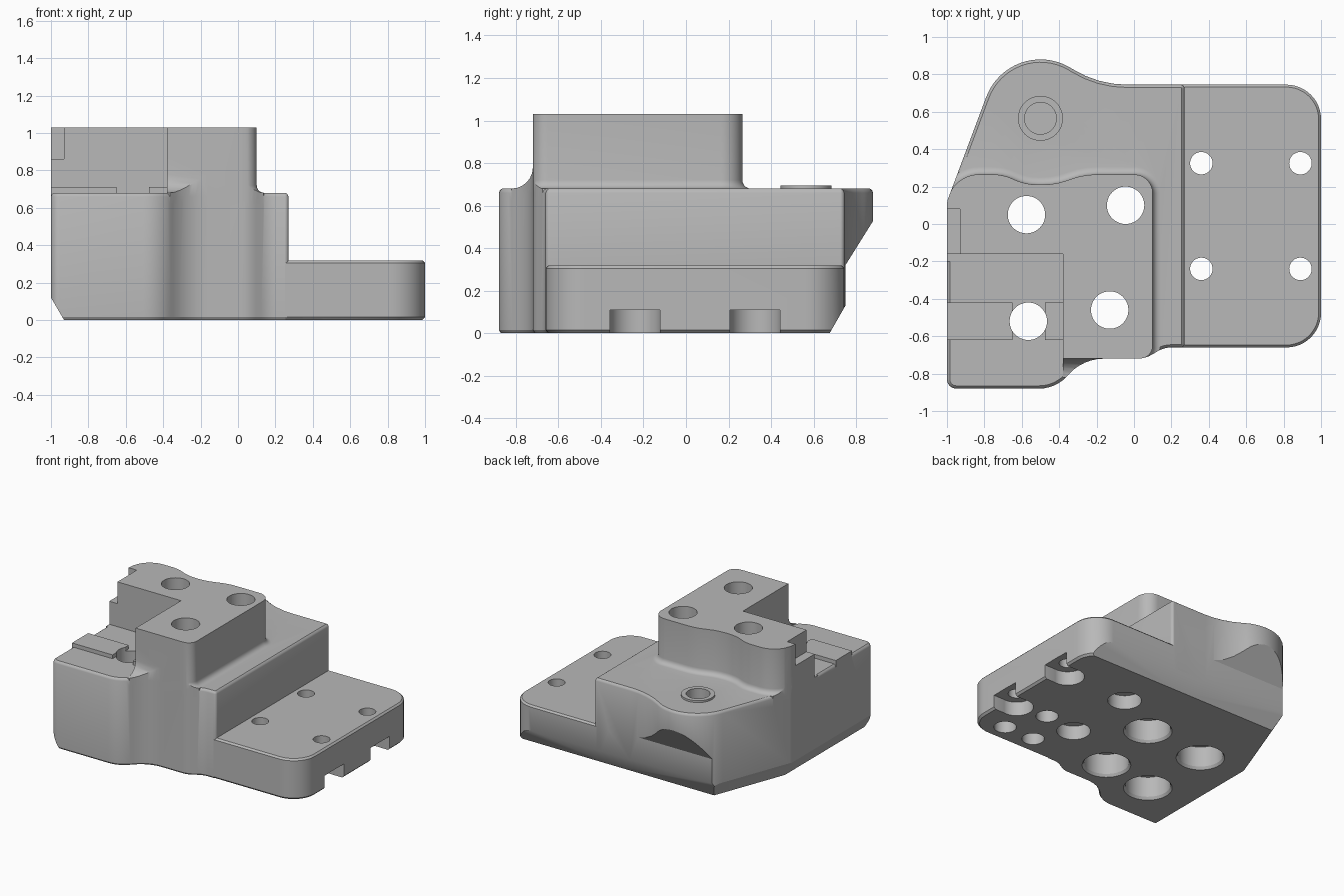
import bpy, bmesh, math
from mathutils import Vector, Matrix

if "Cube" in bpy.data.objects:
    bpy.data.objects.remove(bpy.data.objects["Cube"], do_unlink=True)

grey = bpy.data.materials.new("machined_grey")
grey.use_nodes = True
grey.diffuse_color = (0.48, 0.48, 0.48, 1)
grey.node_tree.nodes["Principled BSDF"].inputs["Base Color"].default_value = grey.diffuse_color


def rounded(points):
    """Counter-clockwise outline; each corner is (x, y) or (x, y, radius)."""
    out = []
    for i, c in enumerate(points):
        p = Vector(c[:2])
        r = c[2] if len(c) > 2 else 0
        if r == 0:
            out.append(p)
            continue
        a = (Vector(points[i - 1][:2]) - p).normalized()
        b = (Vector(points[(i + 1) % len(points)][:2]) - p).normalized()
        half = a.angle(b) / 2
        centre = p + (a + b).normalized() * r / math.sin(half)
        start = p + a * r / math.tan(half) - centre
        turn = math.pi - 2 * half
        if a.x * b.y - a.y * b.x > 0:
            turn = -turn
        steps = max(3, math.ceil(abs(turn) / math.radians(8)))
        for k in range(steps + 1):
            out.append(centre + Matrix.Rotation(turn * k / steps, 2) @ start)
    return out


def circle(x, y, r, first=0, last=360, n=48):
    full = last - first == 360
    angles = [math.radians(first + (last - first) * k / n) for k in range(n if full else n + 1)]
    return [Vector((x + r * math.cos(t), y + r * math.sin(t))) for t in angles]


def offset(outline, d):
    out = []
    for i, p in enumerate(outline):
        e1 = (p - outline[i - 1]).normalized()
        e2 = (outline[(i + 1) % len(outline)] - p).normalized()
        n1, n2 = Vector((e1.y, -e1.x)), Vector((e2.y, -e2.x))
        out.append(p + (n1 + n2) * d / (1 + n1.dot(n2)))
    return out


def loft(name, outline, profile, matrix=None):
    """Stack the outline at each (height, outward offset) of the profile."""
    bm = bmesh.new()
    rings = [[bm.verts.new((p.x, p.y, z)) for p in offset(outline, d)] for z, d in profile]
    n = len(outline)
    for lo, hi in zip(rings, rings[1:]):
        for i in range(n):
            bm.faces.new((lo[i], lo[(i + 1) % n], hi[(i + 1) % n], hi[i]))
    bm.faces.new(rings[0][::-1])
    bm.faces.new(rings[-1])
    if matrix:
        bm.transform(matrix)
    bmesh.ops.recalc_face_normals(bm, faces=bm.faces)
    me = bpy.data.meshes.new(name)
    bm.to_mesh(me)
    bm.free()
    me.materials.append(grey)
    ob = bpy.data.objects.new(name, me)
    bpy.context.collection.objects.link(ob)
    return ob


def box(name, x0, x1, y0, y1, z0, z1):
    return loft(name, rounded([(x0, y0), (x1, y0), (x1, y1), (x0, y1)]), [(z0, 0), (z1, 0)])


def wall_prism(name, points, normal, at=(0, 0, 0), w0=-3, w1=3):
    """Extrude an (outward, up) section along a wall facing the normal."""
    n, up = Vector(normal).normalized(), Vector((0, 0, 1))
    m = Matrix((n, up, n.cross(up))).transposed().to_4x4()
    return loft(name, rounded(points), [(w0, 0), (w1, 0)], Matrix.Translation(at) @ m)


def combine(ob, other, operation):
    mod = ob.modifiers.new("combine", "BOOLEAN")
    mod.operation, mod.solver, mod.object = operation, "EXACT", other
    bpy.context.view_layer.update()
    me = bpy.data.meshes.new_from_object(ob.evaluated_get(bpy.context.evaluated_depsgraph_get()))
    ob.modifiers.clear()
    ob.data = me
    bpy.data.objects.remove(other, do_unlink=True)


# Main body with front lobe and rear lug
lug = [tuple(p) for p in circle(-0.5, 0.57, 0.31, 60, 160, 16)]
body_outline = rounded([(-1, -0.88, 0.05), (-0.42, -0.88, 0.2), (-0.27, -0.72, 0.25),
                        (0.06, -0.72, 0.15), (0.16, -0.66, 0.15), (0.27, -0.66, 0.02),
                        (0.27, 0.745, 0.02), (-0.193, 0.745, 0.55)] + lug + [(-1, 0.12, 0.1)])
body = loft("bracket_body", body_outline,
            [(0, -0.01), (0.015, 0), (0.66, 0), (0.672, -0.005), (0.68, -0.015)])

# Low mounting flange
flange = loft("flange", rounded([(0.15, -0.655), (0.995, -0.655, 0.18), (0.995, 0.74, 0.18), (0.15, 0.74)]),
              [(0, -0.01), (0.015, 0.005), (0.305, 0.005), (0.318, -0.008)])
combine(body, flange, "UNION")

# Upper tower with filleted foot, trimmed to the body outline
tower_outline = rounded([(-0.38, -0.72), (0.1, -0.72, 0.07), (0.1, 0.265, 0.1), (-0.27, 0.265, 0.4),
                         (-0.42, 0.21, 0.4), (-0.58, 0.21, 0.3), (-0.7, 0.265, 0.25),
                         (-1, 0.265, 0.17), (-1, -0.16), (-0.38, -0.16)])
foot = [(0.72 - 0.04 * math.sin(t), 0.04 * (1 - math.cos(t)))
        for t in [math.radians(a) for a in (90, 72, 54, 36, 18, 0)]]
tower = loft("tower", tower_outline, [(0.6, 0.04)] + foot + [(1.03, 0)])
sweep = [(0.82 - 0.1 * math.sin(t), 0.78 - 0.1 * math.cos(t))
         for t in [math.radians(15 * k) for k in range(7)]]
combine(tower, wall_prism("front_fillet", [(0.65, 0.62), (0.82, 0.62)] + sweep + [(0.65, 0.78)],
                          (0, -1, 0), w0=0.1, w1=0.38), "UNION")
combine(tower, loft("trim", body_outline, [(0.5, 0), (1.2, 0)]), "INTERSECT")
combine(body, tower, "UNION")

# Notches in the tower
combine(body, box("front_notch", -1.2, -0.38, -1.1, -0.16, 0.68, 1.2), "DIFFERENCE")
combine(body, box("side_notch", -1.2, -0.93, -0.3, 0.08, 0.86, 1.2), "DIFFERENCE")

# Raised key on the front shelf, split around the bolt hole
for x0, x1 in ((-1, -0.65), (-0.475, -0.36)):
    combine(body, box("shelf_key", x0, x1, -0.62, -0.42, 0.6, 0.71), "UNION")

# Boss ring on the lug
combine(body, loft("boss", circle(-0.5, 0.565, 0.12), [(0.6, 0), (0.695, 0)]), "UNION")
combine(body, loft("boss_hole", circle(-0.5, 0.565, 0.085), [(0.35, 0), (0.8, 0)]), "DIFFERENCE")

# Lower chamfers on the left and slanted walls, and the lug undercut at the back
chamfer = [(-0.0817, -0.02), (0.3, -0.02), (0.3, 0.14), (0.0117, 0.14)]
for normal in ((-1, 0, 0), (-0.556, 0.209, 0)):
    combine(body, wall_prism("edge_chamfer", chamfer, normal, (-1, 0.12, 0)), "DIFFERENCE")
combine(body, wall_prism("lug_undercut", [(0.664, -0.02), (1.5, -0.02), (1.5, 0.56), (0.9, 0.56),
                                          (0.75, 0.32), (0.75, 0.13)], (0, 1, 0)), "DIFFERENCE")

# Large counterbored bolt holes
for x, y in ((-0.575, 0.05), (-0.045, 0.1), (-0.13, -0.46), (-0.565, -0.52)):
    combine(body, loft("bolt_hole", circle(x, y, 0.1),
                       [(-0.01, 0.08), (0.02, 0.06), (0.18, 0.06), (0.181, 0), (1.2, 0)]), "DIFFERENCE")

# Flange holes, counterbores and open slots
for y in (0.325, -0.24):
    for x in (0.36, 0.89):
        combine(body, loft("flange_hole", circle(x, y, 0.06),
                           [(-0.01, 0.06), (0.11, 0.06), (0.111, 0), (0.5, 0)]), "DIFFERENCE")
    combine(body, box("open_slot", 0.89, 1.2, y - 0.118, y + 0.118, -0.02, 0.109), "DIFFERENCE")

# Blind holes under the flange
for x, y in ((0.77, -0.51), (0.64, -0.2), (0.51, -0.51)):
    combine(body, loft("blind_hole", circle(x, y, 0.08), [(-0.02, 0), (0.15, 0)]), "DIFFERENCE")

bpy.ops.object.select_all(action="DESELECT")
body.select_set(True)
bpy.context.view_layer.objects.active = body
bpy.ops.object.shade_smooth_by_angle(angle=math.radians(30))
